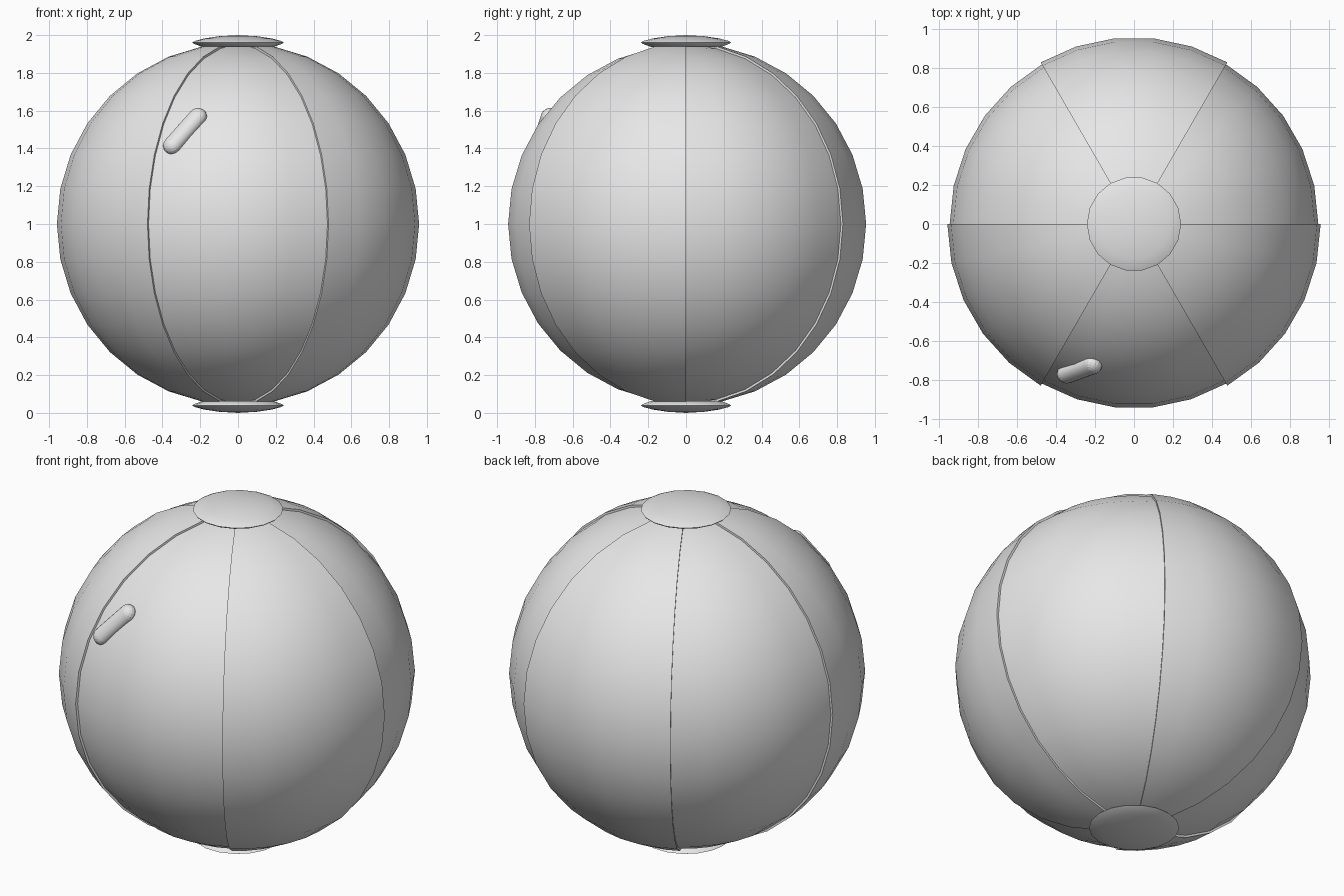
import bpy, bmesh, math
from math import sin, cos, pi, radians
from mathutils import Vector, Matrix

cube = bpy.data.objects.get("Cube")
if cube:
    bpy.data.objects.remove(cube)

GREY = (0.8, 0.8, 0.8, 1)
grey = bpy.data.materials.new("light_grey")
grey.diffuse_color = GREY
grey.use_nodes = True
grey.node_tree.nodes["Principled BSDF"].inputs["Base Color"].default_value = GREY

CENTRE = Vector((0, 0, 1))


def add_object(name, bm, angle=40):
    bmesh.ops.recalc_face_normals(bm, faces=bm.faces)
    mesh = bpy.data.meshes.new(name)
    bm.to_mesh(mesh)
    bm.free()
    obj = bpy.data.objects.new(name, mesh)
    bpy.context.collection.objects.link(obj)
    mesh.materials.append(grey)
    bpy.ops.object.select_all(action='DESELECT')
    obj.select_set(True)
    bpy.context.view_layer.objects.active = obj
    bpy.ops.object.shade_smooth_by_angle(angle=radians(angle))
    return obj


def ball_panel(index, radius, thickness=0.02, columns=5, rows=16):
    """One gore of the ball, running from cap to cap, with thick edges."""
    bm = bmesh.new()

    def vertex(i, j, r):
        turn = (index + i / columns) * pi / 3
        tilt = min(max(pi * j / rows, 0.1), pi - 0.1)
        return bm.verts.new(CENTRE + r * Vector(
            (sin(tilt) * cos(turn), sin(tilt) * sin(turn), cos(tilt))))

    grid = [[vertex(i, j, radius) for j in range(rows + 1)] for i in range(columns + 1)]
    for i in range(columns):
        for j in range(rows):
            bm.faces.new((grid[i][j], grid[i][j + 1],
                          grid[i + 1][j + 1], grid[i + 1][j]))
    # inward thickness gives each seam a small step
    ext = bmesh.ops.extrude_face_region(bm, geom=bm.faces[:], use_keep_orig=True)
    for v in ext["geom"]:
        if isinstance(v, bmesh.types.BMVert):
            v.co = CENTRE + (v.co - CENTRE) * (1 - thickness / radius)
    add_object(f"panel_{index + 1}", bm)


# Six panels, every other one standing slightly proud
for k in range(6):
    ball_panel(k, 0.959 if k % 2 else 0.947)


def end_cap(name, side, sides=18):
    """Shallow lens-shaped disc over a pole."""
    profile = [(0, 1.0), (0.1, 0.994), (0.18, 0.982), (0.225, 0.97),
               (0.242, 0.962), (0.236, 0.955), (0.19, 0.938), (0, 0.93)]
    bm = bmesh.new()
    verts = [bm.verts.new((r, 0, 1 + side * z)) for r, z in profile]
    edges = [bm.edges.new(pair) for pair in zip(verts, verts[1:])]
    bmesh.ops.spin(bm, geom=verts + edges, cent=(0, 0, 0), axis=(0, 0, 1),
                   angle=2 * pi, steps=sides)
    bmesh.ops.remove_doubles(bm, verts=bm.verts, dist=0.0005)
    add_object(name, bm, 60)


end_cap("top_cap", 1)
end_cap("bottom_cap", -1)

# Inflation valve: a slightly flattened capsule lying on the front panel
ends = [Vector((-0.35, -0.78, 0.42)).normalized() * 0.945,
        Vector((-0.215, -0.73, 0.57)).normalized() * 0.945]
along = (ends[1] - ends[0]).normalized()
out = (ends[0] + ends[1]).normalized()
across = out.cross(along)
frame = Matrix((along, across, out)).transposed().to_4x4()
bm = bmesh.new()
for end in ends:
    place = Matrix.Translation(CENTRE + end) @ frame @ Matrix.Diagonal((1, 1, 0.85, 1))
    bmesh.ops.create_uvsphere(bm, u_segments=16, v_segments=10, radius=0.05, matrix=place)
hull = bmesh.ops.convex_hull(bm, input=bm.verts[:])
inside = {g for g in hull["geom_interior"] + hull["geom_unused"]
          if isinstance(g, bmesh.types.BMVert)}
bmesh.ops.delete(bm, geom=list(inside), context='VERTS')
add_object("valve", bm, 60)
